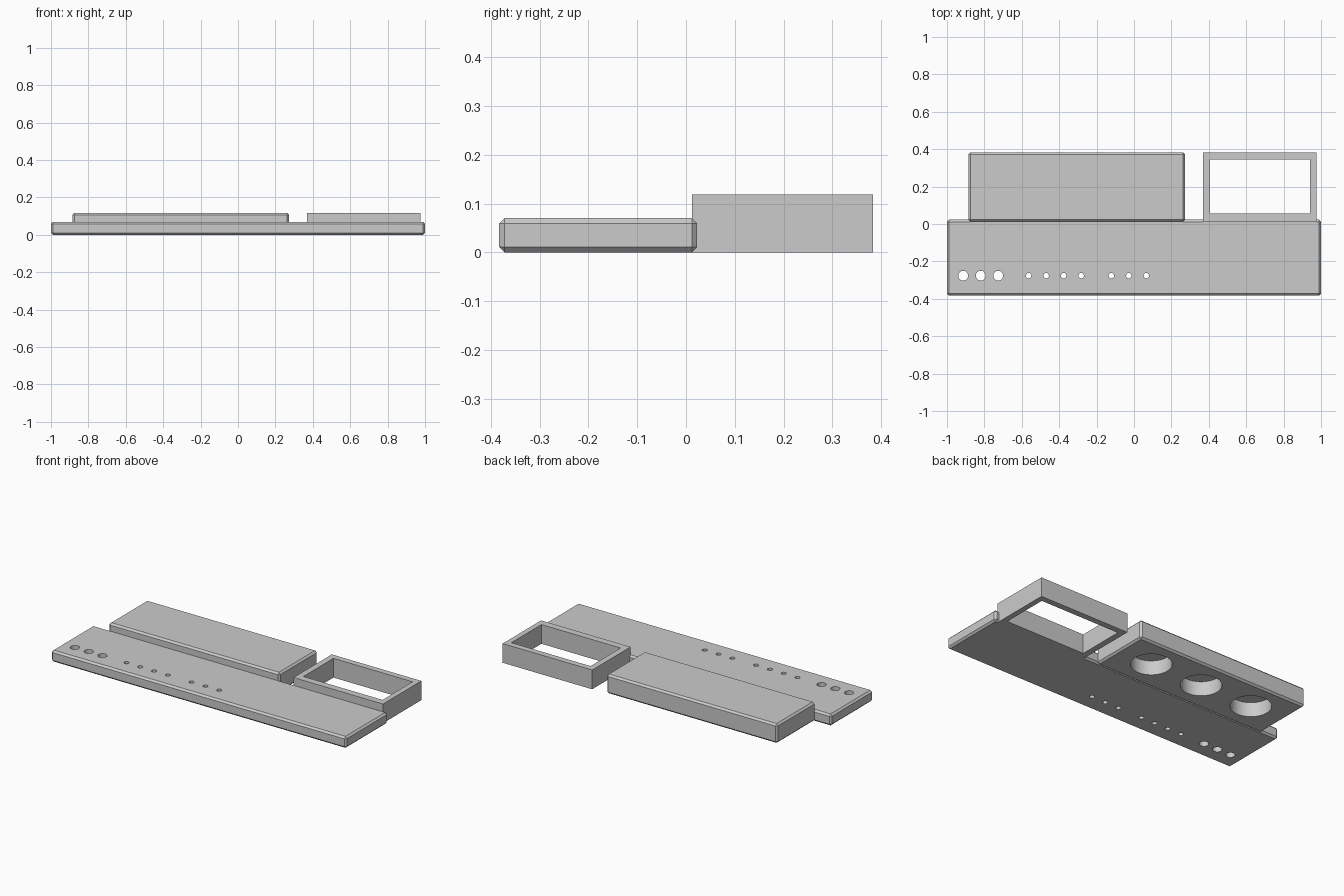
import bpy
import bmesh
import math
from mathutils import Matrix, Vector

default_cube = bpy.data.objects.get("Cube")
if default_cube:
    bpy.data.objects.remove(default_cube, do_unlink=True)

GREY = (0.6, 0.6, 0.6, 1.0)
plastic = bpy.data.materials.new("light_grey_plastic")
plastic.use_nodes = True
plastic.diffuse_color = GREY
plastic.node_tree.nodes["Principled BSDF"].inputs["Base Color"].default_value = GREY

HEIGHT = 0.118
PLATE_HEIGHT = 0.07
CHAMFER = 0.011


def add_object(name, bm):
    mesh = bpy.data.meshes.new(name)
    bm.to_mesh(mesh)
    bm.free()
    mesh.materials.append(plastic)
    obj = bpy.data.objects.new(name, mesh)
    bpy.context.collection.objects.link(obj)
    return obj


def box(name, low, high, chamfer=0.0):
    """Box between two corners, with all edges chamfered if asked."""
    low, high = Vector(low), Vector(high)
    bm = bmesh.new()
    bmesh.ops.create_cube(bm, size=1.0)
    bmesh.ops.scale(bm, vec=high - low, verts=bm.verts)
    bmesh.ops.translate(bm, vec=(low + high) / 2, verts=bm.verts)
    if chamfer:
        bmesh.ops.bevel(bm, geom=list(bm.edges), offset=chamfer,
                        segments=1, affect='EDGES')
    return add_object(name, bm)


def cylinders(name, holes, y, bottom, top):
    """Row of upright cylinders from (x, radius) pairs."""
    bm = bmesh.new()
    for x, radius in holes:
        bmesh.ops.create_cone(bm, cap_ends=True, segments=48,
                              radius1=radius, radius2=radius, depth=top - bottom,
                              matrix=Matrix.Translation((x, y, (bottom + top) / 2)))
    return add_object(name, bm)


def cut(target, cutter):
    """Subtract the cutter, then discard it."""
    cutter.hide_render = True
    mod = target.modifiers.new("cut", 'BOOLEAN')
    mod.operation = 'DIFFERENCE'
    mod.solver = 'EXACT'
    mod.object = cutter
    bpy.ops.object.select_all(action='DESELECT')
    bpy.context.view_layer.objects.active = target
    target.select_set(True)
    bpy.ops.object.modifier_apply(modifier=mod.name)
    bpy.data.objects.remove(cutter, do_unlink=True)
    bpy.ops.object.shade_smooth_by_angle(angle=math.radians(20))


# Front plate with three large and two groups of small through holes
plate = box("front_plate", (-1, -0.383, 0), (1, 0.023, PLATE_HEIGHT), CHAMFER)
PITCH = 0.0935
holes = []
for start, count, radius in ((-0.913, 3, 0.026), (-0.563, 4, 0.0145), (-0.121, 3, 0.0145)):
    holes += [(start + i * PITCH, radius) for i in range(count)]
cut(plate, cylinders("hole_cutter", holes, -0.276, -0.1, 0.2))

# Rear block with three round pockets in its underside
block = box("rear_block", (-0.886, 0.012, 0), (0.273, 0.383, HEIGHT), CHAMFER)
pockets = [(-0.306 + i * 0.352, 0.113) for i in (-1, 0, 1)]
cut(block, cylinders("pocket_cutter", pockets, 0.2, -0.1, 0.087))

# Open rectangular frame beside the block
frame = box("rear_frame", (0.368, 0.012, 0), (0.975, 0.383, HEIGHT))
cut(frame, box("opening_cutter", (0.405, 0.055, -0.1), (0.942, 0.346, 0.2)))
